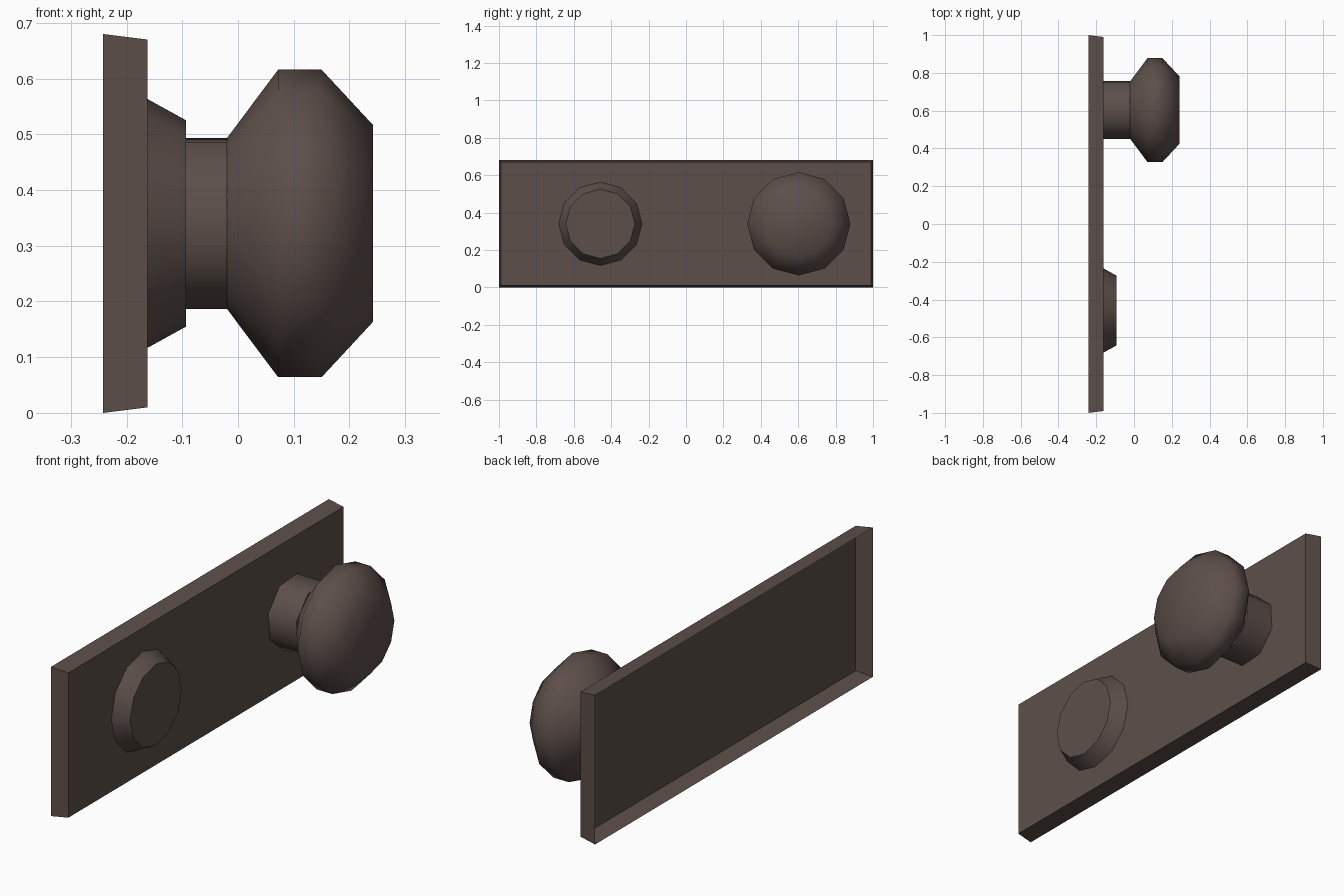
import bpy, bmesh, math

if "Cube" in bpy.data.objects:
    bpy.data.objects.remove(bpy.data.objects["Cube"])

CZ = 0.34  # height of the centre line

metal = bpy.data.materials.new("dark bronze")
metal.diffuse_color = (0.11, 0.078, 0.069, 1)
metal.use_nodes = True
metal.node_tree.nodes["Principled BSDF"].inputs["Base Color"].default_value = metal.diffuse_color


def finish(name, bm, smooth_angle=None):
    mesh = bpy.data.meshes.new(name)
    bm.to_mesh(mesh)
    bm.free()
    mesh.materials.append(metal)
    ob = bpy.data.objects.new(name, mesh)
    bpy.context.collection.objects.link(ob)
    if smooth_angle:
        bpy.ops.object.select_all(action='DESELECT')
        ob.select_set(True)
        bpy.context.view_layer.objects.active = ob
        bpy.ops.object.shade_smooth_by_angle(angle=math.radians(smooth_angle))
    return ob


def bridge(bm, a, b):
    n = len(a)
    for i in range(n):
        j = (i + 1) % n
        bm.faces.new((a[i], a[j], b[j], b[i]))


def turned(name, cy, profile, sides, turn=0, cap=True, smooth_angle=50):
    """Turn a profile of (x, radius) points around an axis along x."""
    bm = bmesh.new()
    rings = []
    for x, r in profile:
        ring = []
        for i in range(sides):
            a = math.radians(turn) + math.tau * i / sides
            ring.append(bm.verts.new((x, cy + r * math.cos(a), CZ + r * math.sin(a))))
        rings.append(ring)
    for a, b in zip(rings, rings[1:]):
        bridge(bm, a, b)
    if cap:
        bm.faces.new(rings[-1])
    return finish(name, bm, smooth_angle)


# Back plate: tapered shell, open at the rear
bm = bmesh.new()
loops = []
for x, inset in ((-0.242, 0.0), (-0.162, 0.01)):
    hy, hz = 1 - inset, CZ - inset
    loops.append([bm.verts.new((x, sy * hy, CZ + sz * hz))
                  for sy, sz in ((-1, -1), (1, -1), (1, 1), (-1, 1))])
bridge(bm, loops[0], loops[1])
bm.faces.new(loops[1])
finish("back_plate", bm)

# Lock disc with bevelled rim
turned("lock_disc", -0.458, [(-0.162, 0.223), (-0.093, 0.185)], 12)

# Eight-sided stem
turned("knob_stem", 0.604, [(-0.162, 0.162), (-0.02, 0.162)], 8,
       turn=26.5, cap=False)

# Rounded knob
turned("knob", 0.603, [(-0.02, 0.153), (0.072, 0.276), (0.15, 0.276), (0.242, 0.177)],
       12, smooth_angle=80)
